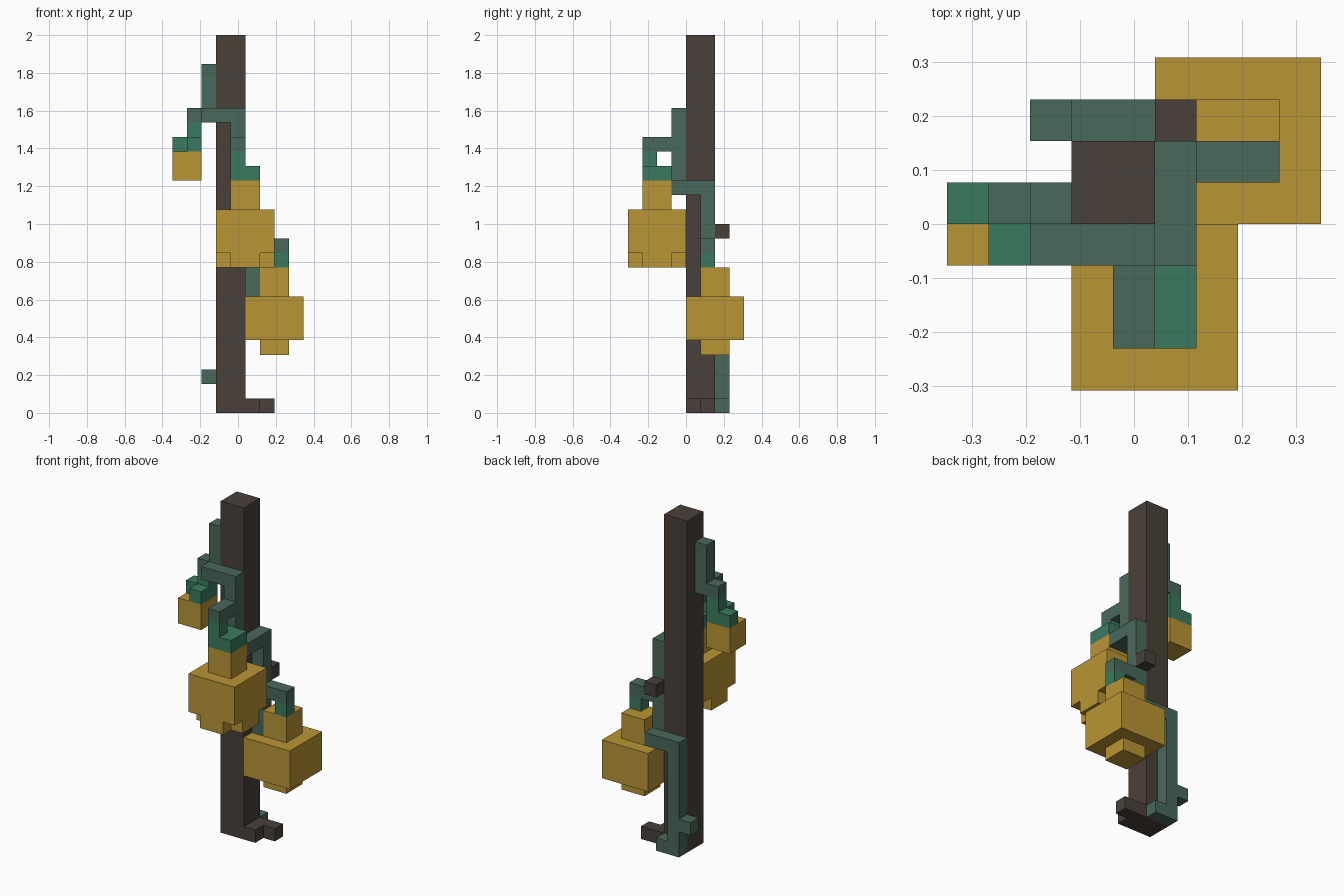
import bpy, bmesh, math
from itertools import product

cube = bpy.data.objects.get("Cube")
if cube:
    bpy.data.objects.remove(cube)

U = 2 / 26          # size of one block
X0 = 4.5            # block column that lies on x = 0


def material(name, rgb):
    lin = [((c / 255 + 0.055) / 1.055) ** 2.4 for c in rgb] + [1]
    m = bpy.data.materials.new(name)
    m.use_nodes = True
    m.diffuse_color = lin
    m.node_tree.nodes["Principled BSDF"].inputs["Base Color"].default_value = lin
    return m


WOOD = material("dark wood", (73, 64, 58))
VINE = material("grey green vine", (74, 104, 91))
STEM = material("bright green stem", (59, 122, 95))
GOLD = material("golden gourd", (186, 149, 53))

# Corners of each side of a block, counter-clockwise from outside
SIDES = {
    (1, 0, 0): [(1, 0, 0), (1, 1, 0), (1, 1, 1), (1, 0, 1)],
    (-1, 0, 0): [(0, 0, 0), (0, 0, 1), (0, 1, 1), (0, 1, 0)],
    (0, 1, 0): [(0, 1, 0), (0, 1, 1), (1, 1, 1), (1, 1, 0)],
    (0, -1, 0): [(0, 0, 0), (1, 0, 0), (1, 0, 1), (0, 0, 1)],
    (0, 0, 1): [(0, 0, 1), (1, 0, 1), (1, 1, 1), (0, 1, 1)],
    (0, 0, -1): [(0, 0, 0), (0, 1, 0), (1, 1, 0), (1, 0, 0)],
}


def add(a, b):
    return tuple(i + j for i, j in zip(a, b))


def blocks(name, mat, *boxes):
    """Join block ranges (x0, x1, y0, y1, z0, z1) into one closed shell."""
    cells = set()
    for x0, x1, y0, y1, z0, z1 in boxes:
        cells.update(product(range(x0, x1), range(y0, y1), range(z0, z1)))
    bm = bmesh.new()
    verts = {}
    for cell in sorted(cells):
        for normal, corners in SIDES.items():
            if add(cell, normal) in cells:
                continue
            ring = []
            for c in corners:
                p = add(cell, c)
                if p not in verts:
                    verts[p] = bm.verts.new(((p[0] - X0) * U, p[1] * U, p[2] * U))
                ring.append(verts[p])
            bm.faces.new(ring)
    # Merge the flat runs of squares into large faces
    bmesh.ops.dissolve_limit(bm, angle_limit=math.radians(1),
                             verts=bm.verts, edges=bm.edges)
    mesh = bpy.data.meshes.new(name)
    bm.to_mesh(mesh)
    bm.free()
    mesh.materials.append(mat)
    obj = bpy.data.objects.new(name, mesh)
    bpy.context.collection.objects.link(obj)
    return obj


# Post with its root and a broken twig
blocks("post", WOOD, (3, 5, 0, 2, 0, 26))
blocks("root", WOOD, (5, 6, 0, 2, 0, 1), (6, 7, 1, 2, 0, 1))
blocks("twig", WOOD, (5, 6, 2, 3, 12, 13))

# Vines winding round the post
blocks("upper_vine", VINE,
       (2, 3, 0, 1, 20, 24), (1, 2, 0, 1, 20, 21))
blocks("front_vine", VINE,
       (2, 5, -1, 0, 20, 21), (4, 5, -1, 0, 15, 20), (4, 5, -3, -1, 18, 19))
blocks("side_vine", VINE,
       (5, 6, -1, 2, 15, 16), (5, 6, 1, 2, 8, 15), (6, 8, 1, 2, 11, 12))
blocks("back_vine", VINE,
       (3, 6, 2, 3, 8, 9), (3, 4, 2, 3, 1, 8),
       (3, 5, 2, 3, 0, 1), (2, 3, 2, 3, 2, 3))

# Small gourd high on the right
blocks("small_gourd", GOLD, (0, 2, -1, 1, 16, 18))
blocks("small_gourd_stem", STEM,
       (1, 2, 0, 1, 18, 20), (0, 1, 0, 1, 18, 19), (1, 2, -1, 0, 18, 19))

# Large gourd in front, notched at its lower corners
blocks("front_gourd", GOLD,
       (4, 6, -3, -1, 14, 16), (3, 7, -4, 0, 11, 14),
       (4, 6, -4, 0, 10, 11), (3, 7, -3, -1, 10, 11))
blocks("front_gourd_stem", STEM,
       (4, 6, -3, -1, 16, 17), (4, 5, -3, -2, 17, 18))

# Large gourd on the left, with a narrow foot
blocks("side_gourd", GOLD,
       (6, 8, 1, 3, 8, 10), (5, 9, 0, 4, 5, 8), (6, 8, 1, 3, 4, 5))
blocks("side_gourd_stem", STEM, (7, 8, 1, 2, 10, 11))
